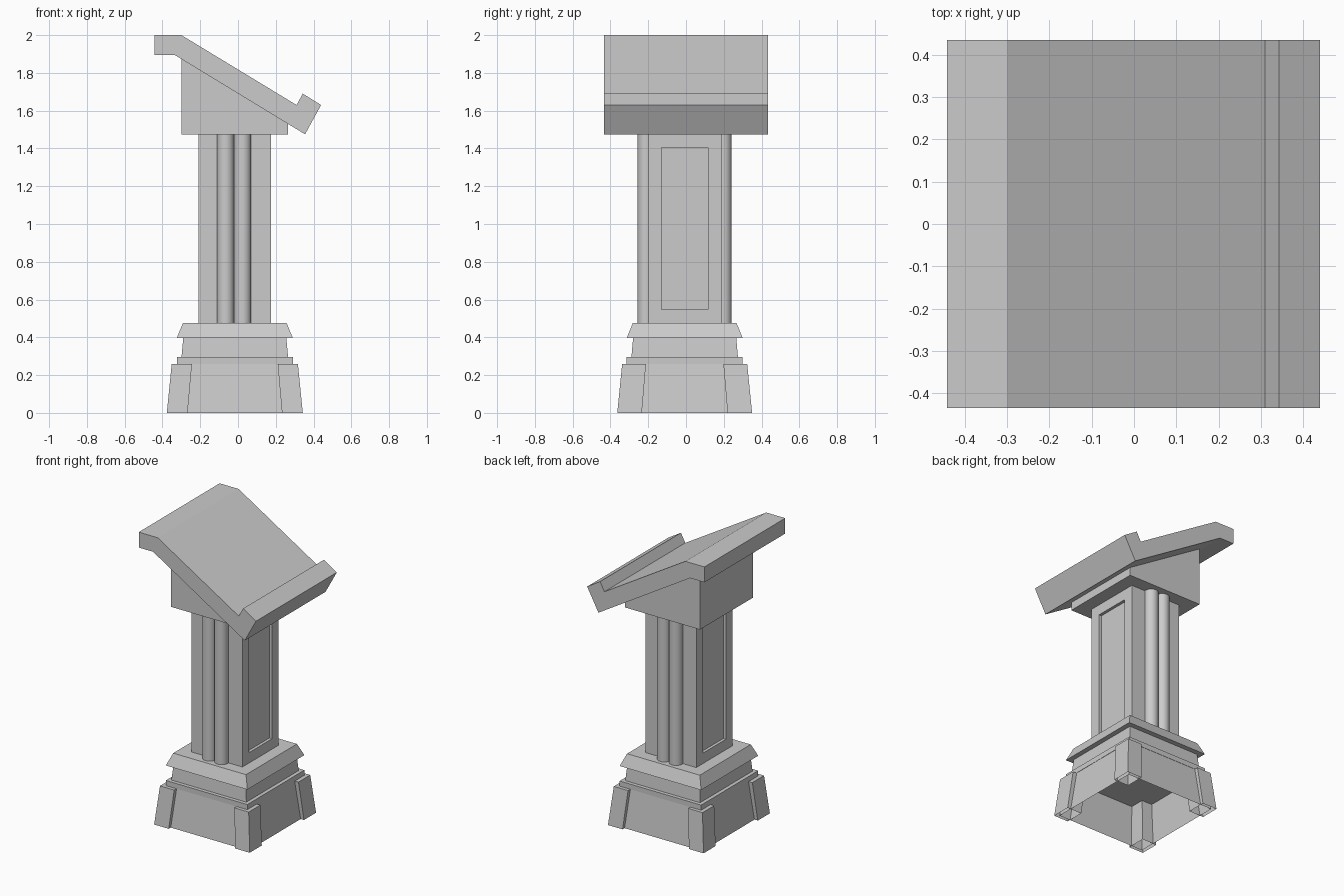
import bpy, bmesh, math

if "Cube" in bpy.data.objects:
    bpy.data.objects.remove(bpy.data.objects["Cube"])

CX, CY = -0.017, -0.007   # axis of the pedestal


def finish(name, bm):
    bmesh.ops.recalc_face_normals(bm, faces=bm.faces[:])
    me = bpy.data.meshes.new(name)
    bm.to_mesh(me)
    bm.free()
    ob = bpy.data.objects.new(name, me)
    bpy.context.collection.objects.link(ob)
    return ob


def loft(name, low, high, z0, z1, open_bottom=False):
    """Box between two rectangles given as (x0, x1, y0, y1)."""
    bm = bmesh.new()
    rings = []
    for (x0, x1, y0, y1), z in ((low, z0), (high, z1)):
        rings.append([bm.verts.new((CX + x, CY + y, z))
                      for x, y in ((x0, y0), (x1, y0), (x1, y1), (x0, y1))])
    a, b = rings
    for i in range(4):
        j = (i + 1) % 4
        bm.faces.new((a[i], a[j], b[j], b[i]))
    bm.faces.new(b)
    ob_bottom = bm.faces.new(a[::-1])
    bmesh.ops.recalc_face_normals(bm, faces=bm.faces[:])
    if open_bottom:
        bmesh.ops.delete(bm, geom=[ob_bottom], context='FACES_ONLY')
    return finish(name, bm)


def sq(h):
    return (-h, h, -h, h)


def extrude_profile(name, pts, y0, y1):
    """Extrude an x-z profile along y."""
    bm = bmesh.new()
    a = [bm.verts.new((x, y0, z)) for x, z in pts]
    b = [bm.verts.new((x, y1, z)) for x, z in pts]
    n = len(pts)
    bm.faces.new(a)
    bm.faces.new(b[::-1])
    for i in range(n):
        j = (i + 1) % n
        bm.faces.new((a[i], b[i], b[j], a[j]))
    return finish(name, bm)


# stepped base, open underneath
loft("base_block", sq(0.335), sq(0.305), 0, 0.26, True)
loft("base_slab", sq(0.307), sq(0.307), 0.26, 0.295)
loft("base_neck", sq(0.282), sq(0.273), 0.295, 0.397)
loft("base_cap", sq(0.307), sq(0.274), 0.397, 0.477)

# sloping corner feet
for sx, nx in ((-1, "left"), (1, "right")):
    for sy, ny in ((-1, "front"), (1, "back")):
        def corner(xi, xo, yi, yo):
            return (*sorted((sx * xi, sx * xo)), *sorted((sy * yi, sy * yo)))
        loft(f"foot_{ny}_{nx}", corner(0.25, 0.36, 0.227, 0.357),
             corner(0.227, 0.334, 0.205, 0.331), 0, 0.26, True)

# column with recessed panels on the two x sides
column = loft("column", (-0.192, 0.192, -0.195, 0.195),
              (-0.192, 0.192, -0.195, 0.195), 0.477, 1.475)
bm = bmesh.new()
bm.from_mesh(column.data)
sides = [f for f in bm.faces if abs(f.normal.x) > 0.9]
for f in sides:
    out = f.normal.copy()
    bmesh.ops.inset_region(bm, faces=[f], thickness=0.071, use_even_offset=True)
    rim = bmesh.ops.inset_region(bm, faces=[f], thickness=0.0)
    bmesh.ops.translate(bm, verts=f.verts[:], vec=-out * 0.02)
bm.to_mesh(column.data)
bm.free()

# paired half-round shafts on front and back
for sy, ny in ((-1, "front"), (1, "back")):
    for x, nx in ((-0.065, "left"), (0.025, "right")):
        bpy.ops.mesh.primitive_cylinder_add(
            vertices=24, radius=0.045, depth=0.998,
            location=(x, CY + sy * 0.204, 0.976))
        shaft = bpy.context.object
        shaft.name = f"shaft_{ny}_{nx}"
        bpy.ops.object.shade_smooth_by_angle(angle=math.radians(40))

# wedge carrying the desk
extrude_profile("desk_support",
                [(-0.30, 1.475), (0.265, 1.475), (0.265, 1.53), (-0.30, 1.874)],
                CY - 0.285, CY + 0.285)

# slanted reading desk with book ledge
extrude_profile("reading_desk",
                [(-0.443, 2.0), (-0.30, 2.0), (0.31, 1.63), (0.343, 1.69),
                 (0.44, 1.63), (0.355, 1.475), (-0.335, 1.895), (-0.443, 1.895)],
                -0.435, 0.435)
